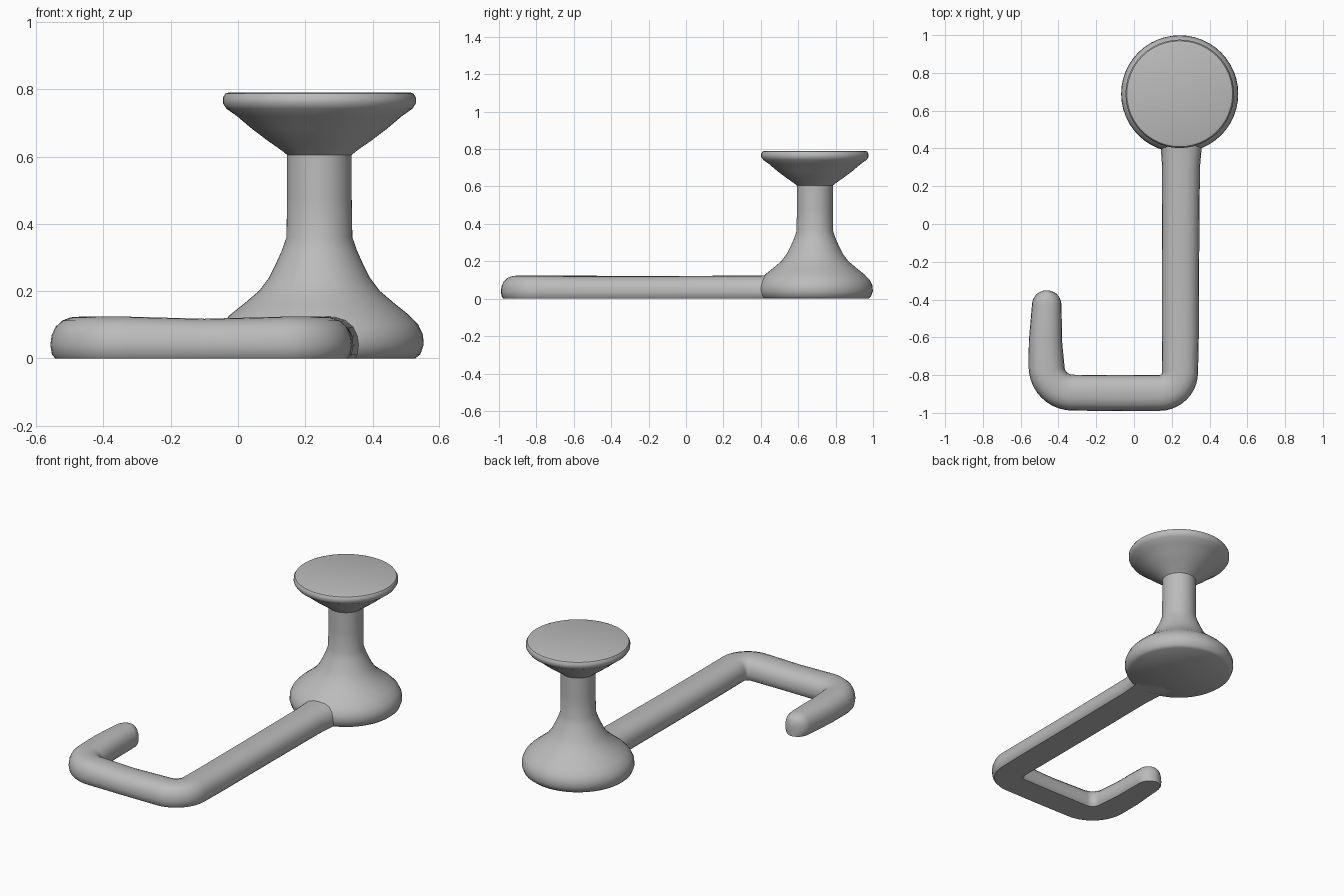
import bpy, bmesh
from math import sin, cos, pi, radians, sqrt
from mathutils import Vector

cube = bpy.data.objects.get("Cube")
if cube:
    bpy.data.objects.remove(cube, do_unlink=True)

grey = bpy.data.materials.new("plain_grey")
grey.use_nodes = True
colour = (0.5, 0.5, 0.5, 1)
grey.diffuse_color = colour
grey.node_tree.nodes["Principled BSDF"].inputs["Base Color"].default_value = colour


def skin(name, rings, closed_angle=40):
    """Join matching rings of points into a capped, smooth solid."""
    bm = bmesh.new()
    loops = [[bm.verts.new(p) for p in ring] for ring in rings]
    for a, b in zip(loops, loops[1:]):
        for i in range(len(a)):
            j = (i + 1) % len(a)
            bm.faces.new((a[i], a[j], b[j], b[i]))
    bm.faces.new(loops[0])
    bm.faces.new(loops[-1])
    bmesh.ops.recalc_face_normals(bm, faces=bm.faces)
    mesh = bpy.data.meshes.new(name)
    bm.to_mesh(mesh)
    bm.free()
    mesh.materials.append(grey)
    obj = bpy.data.objects.new(name, mesh)
    bpy.context.collection.objects.link(obj)
    bpy.ops.object.select_all(action='DESELECT')
    bpy.context.view_layer.objects.active = obj
    obj.select_set(True)
    bpy.ops.object.shade_smooth_by_angle(angle=radians(closed_angle))
    return obj


def turned(name, centre, profile, sides=48):
    """Revolve (radius, height) pairs about a vertical axis."""
    rings = [[(centre[0] + r * cos(2 * pi * k / sides),
               centre[1] + r * sin(2 * pi * k / sides), z)
              for k in range(sides)] for r, z in profile]
    return skin(name, rings)


# Pedestal: flared foot, slim stem and dished round top
turned("pedestal", (0.242, 0.689), [
    (0.285, 0), (0.3, 0.012), (0.31, 0.04), (0.308, 0.07), (0.294, 0.1),
    (0.265, 0.13), (0.225, 0.162), (0.18, 0.2), (0.15, 0.24), (0.13, 0.28),
    (0.112, 0.32), (0.098, 0.36), (0.096, 0.48), (0.096, 0.605),
    (0.112, 0.618), (0.155, 0.648), (0.2, 0.682), (0.245, 0.72),
    (0.276, 0.742), (0.287, 0.758), (0.287, 0.775), (0.28, 0.787),
    (0.268, 0.791)])


# Hooked arm: a flat-bottomed bar swept along a bent path
def bend(centre, radius, start, steps=10):
    return [(centre[0] + radius * cos(start - pi / 2 * i / steps),
             centre[1] + radius * sin(start - pi / 2 * i / steps), 0.095, 1)
            for i in range(steps + 1)]


path = [(0.25, 0.5, 0.125, 1.05), (0.25, 0.4, 0.108, 1), (0.249, 0.3, 0.1, 1),
        (0.246, -0.2, 0.099, 0.97), (0.245, -0.6, 0.098, 0.97)]
path += bend((0.135, -0.785), 0.109, 0)
path += [(-0.1, -0.895, 0.095, 0.95)]
path += bend((-0.325, -0.755), 0.138, -pi / 2)
path += [(-0.469, -0.62, 0.088, 1), (-0.465, -0.52, 0.083, 1)]

# Rounded tip
for i in range(9):
    t = min(i / 8, 0.99)
    s = sqrt(1 - t * t)
    path.append((-0.462, -0.43 + 0.08 * t, 0.078 * s, 0.25 + 0.73 * sqrt(s)))

half = [(0.85, 0), (0.95, 0.012), (1, 0.04), (0.96, 0.068),
        (0.84, 0.093), (0.62, 0.112), (0.32, 0.122)]
section = half + [(0, 0.124)] + [(-u, z) for u, z in reversed(half)]

rings = []
for i, (x, y, width, height) in enumerate(path):
    before, after = path[max(i - 1, 0)], path[min(i + 1, len(path) - 1)]
    along = Vector((after[0] - before[0], after[1] - before[1], 0)).normalized()
    side = Vector((-along.y, along.x, 0))
    rings.append([Vector((x, y, z * height)) + side * u * width for u, z in section])
skin("hooked_arm", rings)
